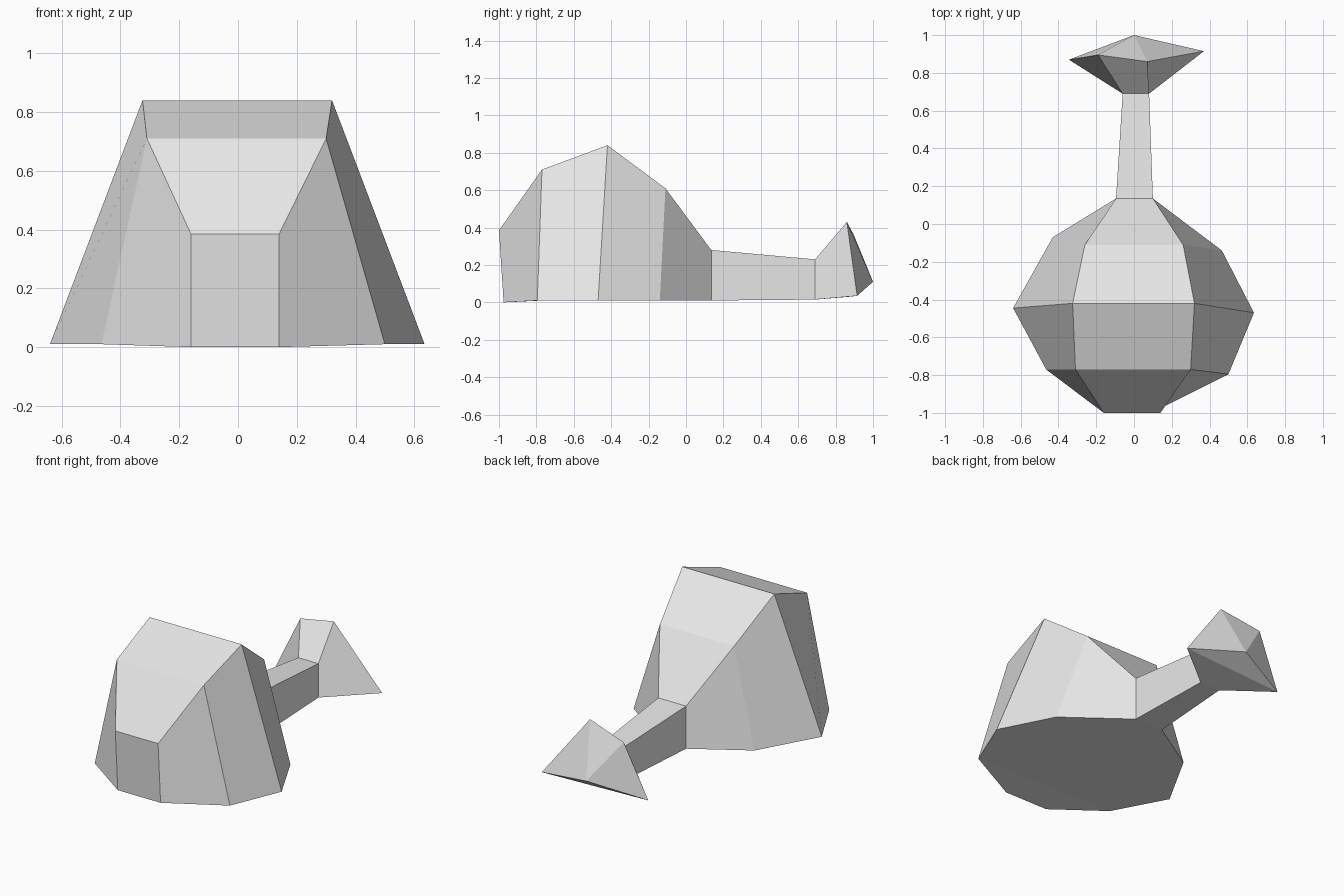
import bpy
import bmesh

cube = bpy.data.objects.get("Cube")
if cube:
    bpy.data.objects.remove(cube, do_unlink=True)

# One plain grey for the whole body
grey = bpy.data.materials.new("light grey")
grey.use_nodes = True
colour = (0.8, 0.8, 0.8, 1)
grey.diffuse_color = colour
grey.node_tree.nodes["Principled BSDF"].inputs["Base Color"].default_value = colour

# Four-cornered cross-sections from nose to tail fin:
# bottom right, bottom left, top left, top right of the body
sections = [
    [(-.16, -.975, 0), (.14, -.975, 0), (.14, -1, .385), (-.16, -1, .385)],
    [(-.465, -.77, .01), (.5, -.795, .01), (.3, -.77, .71), (-.31, -.77, .71)],
    [(-.64, -.445, .01), (.635, -.47, .01), (.32, -.42, .84), (-.325, -.42, .84)],
    [(-.43, -.07, .01), (.465, -.14, .01), (.26, -.11, .61), (-.26, -.11, .61)],
    [(-.095, .135, .01), (.1, .135, .01), (.1, .135, .28), (-.095, .135, .28)],
    [(-.06, .69, .015), (.08, .69, .015), (.08, .69, .23), (-.06, .69, .23)],
    [(-.345, .87, .03), (.37, .915, .035), (.07, .86, .43), (-.19, .895, .366)],
]
fin_tip = (0, 1, .11)

# Loft the sections, close the nose and draw the fin to a point
bm = bmesh.new()
rings = [[bm.verts.new(p) for p in ring] for ring in sections]
bm.faces.new(rings[0])
for a, b in zip(rings, rings[1:]):
    for i in range(4):
        j = (i + 1) % 4
        bm.faces.new((a[i], a[j], b[j], b[i]))
tip = bm.verts.new(fin_tip)
for i in range(4):
    bm.faces.new((rings[-1][i], rings[-1][(i + 1) % 4], tip))
bmesh.ops.recalc_face_normals(bm, faces=bm.faces)

mesh = bpy.data.meshes.new("body_and_tail")
bm.to_mesh(mesh)
bm.free()
mesh.materials.append(grey)
body = bpy.data.objects.new("body_and_tail", mesh)
bpy.context.collection.objects.link(body)
